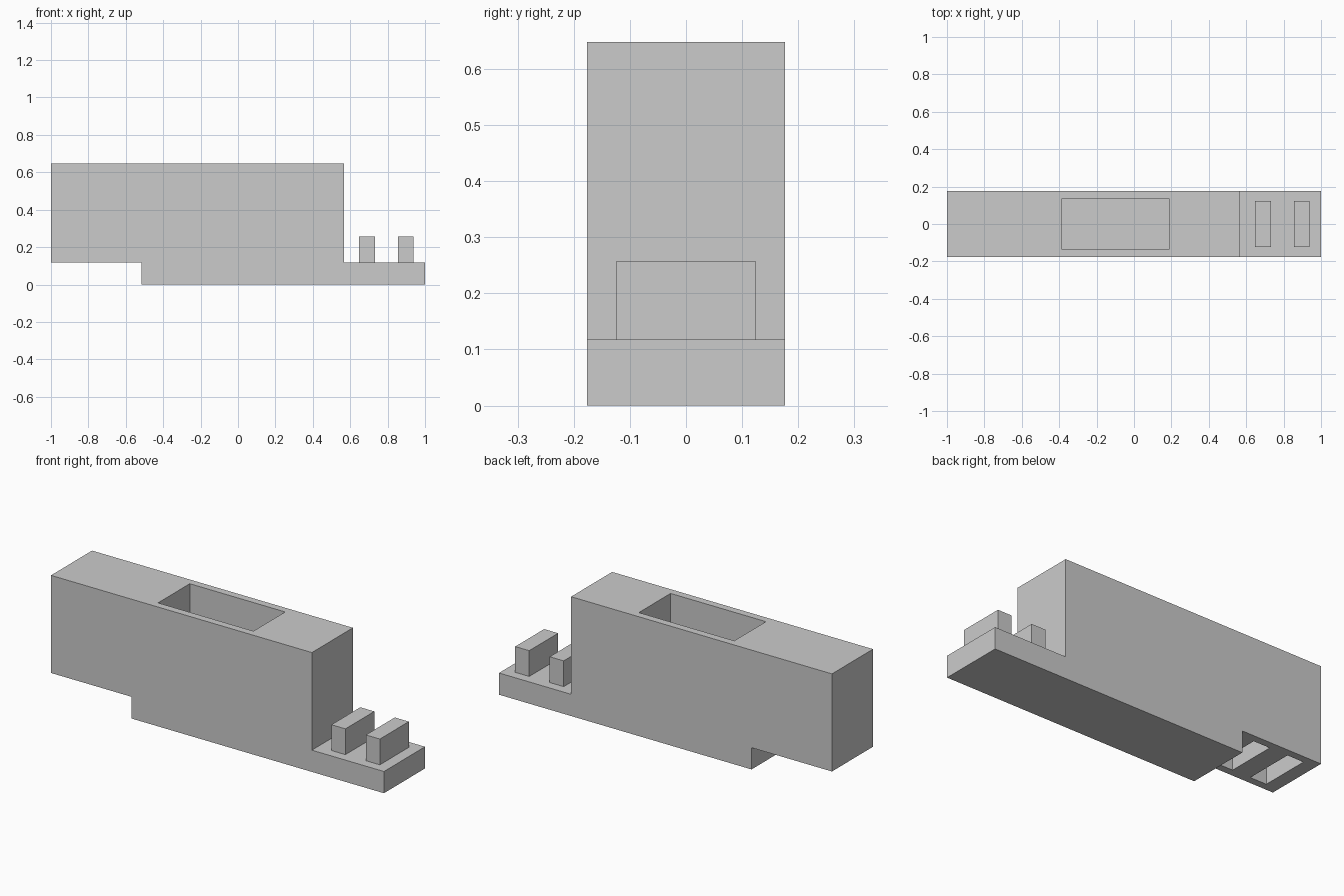
import bpy
import bmesh

if "Cube" in bpy.data.objects:
    bpy.data.objects.remove(bpy.data.objects["Cube"], do_unlink=True)

grey = bpy.data.materials.new("plain grey")
colour = (0.6, 0.6, 0.6, 1)
grey.diffuse_color = colour
grey.use_nodes = True
grey.node_tree.nodes["Principled BSDF"].inputs["Base Color"].default_value = colour

HALF_DEPTH = 0.176
BASE_TOP = 0.118
HEIGHT = 0.648
STEP_X = 0.567


def extrude_outline(name, outline, half_depth):
    """Extrude an (x, z) outline symmetrically along y."""
    bm = bmesh.new()
    face = bm.faces.new([bm.verts.new((x, -half_depth, z)) for x, z in outline])
    result = bmesh.ops.extrude_face_region(bm, geom=[face])
    verts = [v for v in result["geom"] if isinstance(v, bmesh.types.BMVert)]
    bmesh.ops.translate(bm, verts=verts, vec=(0, 2 * half_depth, 0))
    bmesh.ops.recalc_face_normals(bm, faces=bm.faces)
    mesh = bpy.data.meshes.new(name)
    bm.to_mesh(mesh)
    bm.free()
    mesh.materials.append(grey)
    obj = bpy.data.objects.new(name, mesh)
    bpy.context.collection.objects.link(obj)
    return obj


def box(name, x0, x1, z0, z1, half_depth):
    return extrude_outline(name, [(x0, z0), (x1, z0), (x1, z1), (x0, z1)], half_depth)


def cut(target, cutter):
    mod = target.modifiers.new(cutter.name, "BOOLEAN")
    mod.operation = "DIFFERENCE"
    mod.solver = "EXACT"
    mod.object = cutter
    cutter.hide_render = True
    cutter.hide_viewport = True
    cutter.display_type = "WIRE"


# Stepped body: overhang on one end, low tongue on the other
body = extrude_outline("body", [
    (-0.517, 0), (1, 0), (1, BASE_TOP), (STEP_X, BASE_TOP),
    (STEP_X, HEIGHT), (-1, HEIGHT), (-1, BASE_TOP), (-0.517, BASE_TOP),
], HALF_DEPTH)

# Open pocket in the top
cut(body, box("pocket_cutter", -0.385, 0.188, BASE_TOP, HEIGHT + 0.1, 0.136))

# Pegs on the tongue and matching, slightly larger sockets under the overhang
PEG_HALF = 0.042
CLEARANCE = 0.007
for label, x in (("inner", 0.69), ("outer", 0.897)):
    box(label + "_peg", x - PEG_HALF, x + PEG_HALF, BASE_TOP, 0.258, 0.124)
    sx = x - 1 - STEP_X
    half = PEG_HALF + CLEARANCE
    cut(body, box(label + "_socket_cutter", sx - half, sx + half, 0.05, 0.275, 0.136))
